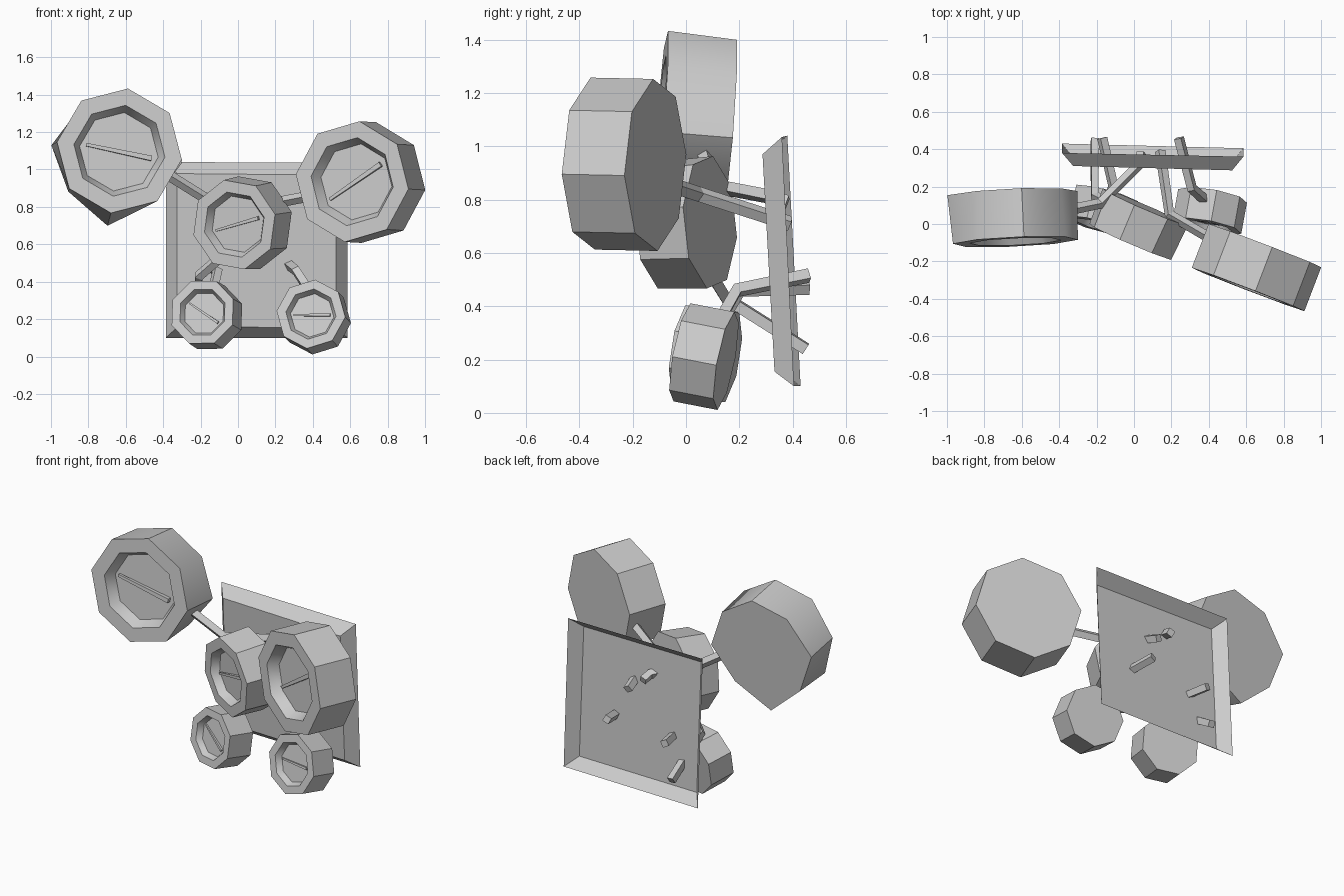
import bpy, bmesh
from math import radians, cos, sin
from mathutils import Vector

if "Cube" in bpy.data.objects:
    bpy.data.objects.remove(bpy.data.objects["Cube"])


def finish(bm, name, smooth=None):
    bmesh.ops.recalc_face_normals(bm, faces=bm.faces)
    me = bpy.data.meshes.new(name)
    bm.to_mesh(me)
    bm.free()
    ob = bpy.data.objects.new(name, me)
    bpy.context.collection.objects.link(ob)
    if smooth:
        bpy.ops.object.select_all(action='DESELECT')
        ob.select_set(True)
        bpy.context.view_layer.objects.active = ob
        bpy.ops.object.shade_smooth_by_angle(angle=radians(smooth))
    return ob


def bridge(bm, a, b):
    n = len(a)
    return [bm.faces.new((a[i], a[(i + 1) % n], b[(i + 1) % n], b[i])) for i in range(n)]


def dial(name, front, back, rf, rb, roll, needle, bulge=(1,) * 8):
    f, b = Vector(front), Vector(back)
    n = (f - b).normalized()
    u = Vector((0, 0, 1)).cross(n).normalized()
    v = n.cross(u)

    # octagonal drum with bezel and tapered recess
    bm = bmesh.new()

    def ring(c, r, mult=(1,) * 8):
        return [bm.verts.new(c + (u * cos(radians(roll + 45 * i)) +
                                  v * sin(radians(roll + 45 * i))) * r * mult[i])
                for i in range(8)]

    depth = 0.2 * rf
    loops = [ring(b, rb, bulge), ring(f, rf), ring(f, rf * 0.73), ring(f - n * depth, rf * 0.63)]
    for lo, hi in zip(loops, loops[1:]):
        bridge(bm, lo, hi)
    bm.faces.new(loops[0])
    bm.faces.new(loops[-1])
    finish(bm, name + "_drum", 42)

    # tapered pointer lying in the recess
    bm = bmesh.new()
    a = radians(needle)
    d, s = u * cos(a) + v * sin(a), -u * sin(a) + v * cos(a)
    c = f - n * depth * 0.75
    ends = []
    for side, w in ((-1, 0.025), (1, 0.04)):
        p = c + d * side * rf * 0.53
        w *= rf
        ends.append([bm.verts.new(p + s * i * w + n * j * w)
                     for i, j in ((-1, -1), (1, -1), (1, 1), (-1, 1))])
    bridge(bm, *ends)
    for e in ends:
        bm.faces.new(e)
    finish(bm, name + "_pointer")


def stem(name, pts, r=0.029):
    # square bent arm swept along a poly line
    cu = bpy.data.curves.new(name, 'CURVE')
    cu.dimensions = '3D'
    cu.bevel_depth = r
    cu.bevel_resolution = 0
    cu.use_fill_caps = True
    sp = cu.splines.new('POLY')
    sp.points.add(len(pts) - 1)
    for p, co in zip(sp.points, pts):
        p.co = (*co, 1)
    sp.use_smooth = False
    ob = bpy.data.objects.new(name, cu)
    bpy.context.collection.objects.link(ob)
    bpy.ops.object.select_all(action='DESELECT')
    ob.select_set(True)
    bpy.context.view_layer.objects.active = ob
    bpy.ops.object.convert(target='MESH')


# back plate: shallow tray, open at the rear
bm = bmesh.new()
rear = [bm.verts.new(p) for p in ((-0.385, 0.38, 1.04), (0.585, 0.36, 1.035),
                                  (0.585, 0.405, 0.10), (-0.385, 0.43, 0.10))]
face = [bm.verts.new(p) for p in ((-0.325, 0.31, 0.978), (0.525, 0.287, 0.97),
                                  (0.525, 0.332, 0.155), (-0.325, 0.355, 0.158))]
bridge(bm, rear, face)
bm.faces.new(face)
finish(bm, "back_plate")

# dials
dial("upper_left_dial", (-0.634, -0.095, 1.10), (-0.645, 0.165, 1.08), 0.337, 0.33, 82, -12,
     (0.98, 0.98, 1.08, 1, 1.17, 0.95, 1.05, 0.97))
dial("upper_right_dial", (0.61, -0.35, 0.935), (0.70, -0.115, 0.93), 0.325, 0.325, 83, 33)
dial("centre_dial", (-0.02, -0.095, 0.705), (0.06, 0.09, 0.715), 0.245, 0.255, 103, 15)
dial("lower_left_dial", (-0.19, -0.01, 0.237), (-0.145, 0.155, 0.21), 0.182, 0.185, 68, -33)
dial("lower_right_dial", (0.39, -0.015, 0.227), (0.42, 0.15, 0.195), 0.188, 0.188, 85, 0)

# arms from each drum through the plate
stem("upper_left_arm", [(-0.42, 0.06, 1.0), (-0.18, 0.11, 0.85), (0.03, 0.32, 0.81), (0.04, 0.38, 0.79)])
stem("upper_right_arm", [(0.50, -0.13, 0.88), (0.19, 0.05, 0.82), (0.14, 0.39, 0.71)])
stem("centre_arm", [(-0.06, 0.07, 0.56), (-0.21, 0.15, 0.43), (-0.21, 0.45, 0.24)])
stem("lower_left_arm", [(-0.14, 0.12, 0.33), (-0.11, 0.20, 0.46), (-0.17, 0.46, 0.47)])
stem("lower_right_arm", [(0.40, 0.11, 0.32), (0.31, 0.19, 0.46), (0.24, 0.46, 0.515)])
